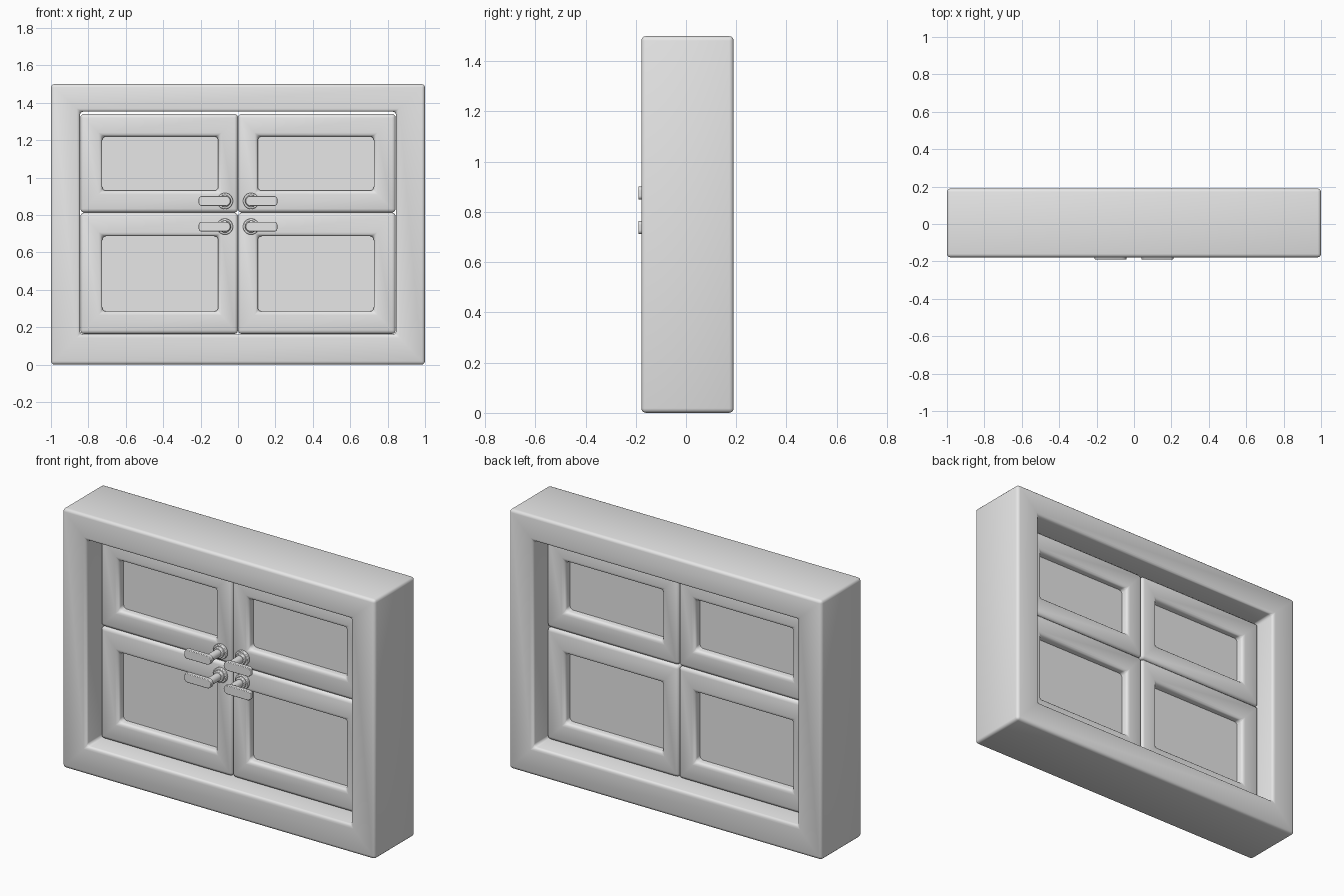
import bpy, bmesh, math
from mathutils import Matrix, Vector

cube = bpy.data.objects.get("Cube")
if cube:
    bpy.data.objects.remove(cube, do_unlink=True)

grey = bpy.data.materials.new("light_grey")
grey.use_nodes = True
grey.diffuse_color = (0.8, 0.8, 0.8, 1)
grey.node_tree.nodes["Principled BSDF"].inputs["Base Color"].default_value = (0.8, 0.8, 0.8, 1)


def finish(name, bm, bevel=0, segments=3, sharp=None):
    """Turn a bmesh into a smooth, optionally bevelled object."""
    bmesh.ops.recalc_face_normals(bm, faces=bm.faces)
    mesh = bpy.data.meshes.new(name)
    bm.to_mesh(mesh)
    bm.free()
    mesh.materials.append(grey)
    ob = bpy.data.objects.new(name, mesh)
    bpy.context.collection.objects.link(ob)
    bpy.ops.object.select_all(action="DESELECT")
    bpy.context.view_layer.objects.active = ob
    ob.select_set(True)
    if sharp:
        bpy.ops.object.shade_smooth_by_angle(angle=math.radians(sharp))
    else:
        bpy.ops.object.shade_smooth()
    if bevel:
        mod = ob.modifiers.new("rounded_edges", "BEVEL")
        mod.width = bevel
        mod.segments = segments
        mod.limit_method = "ANGLE"
    return ob


def rect(x0, x1, z0, z1):
    return [(x0, z0), (x1, z0), (x1, z1), (x0, z1)]


def ring(name, outer, inner, y0, y1, bevel):
    """Mitred rectangular frame between two rectangles."""
    bm = bmesh.new()
    loops = [[bm.verts.new((x, y, z)) for x, z in r]
             for r, y in ((outer, y0), (inner, y0), (inner, y1), (outer, y1))]
    for k in range(4):
        a, b = loops[k], loops[(k + 1) % 4]
        for i in range(4):
            j = (i + 1) % 4
            bm.faces.new((a[i], a[j], b[j], b[i]))
    return finish(name, bm, bevel)


def box(name, x0, x1, y0, y1, z0, z1):
    bm = bmesh.new()
    bmesh.ops.create_cube(bm, size=1)
    bmesh.ops.scale(bm, vec=(x1 - x0, y1 - y0, z1 - z0), verts=bm.verts)
    bmesh.ops.translate(bm, vec=((x0 + x1) / 2, (y0 + y1) / 2, (z0 + z1) / 2), verts=bm.verts)
    return finish(name, bm, sharp=30)


def disc(name, x, z, radius, y0, y1, bevel=0):
    bm = bmesh.new()
    place = Matrix.Translation((x, (y0 + y1) / 2, z)) @ Matrix.Rotation(math.pi / 2, 4, "X")
    bmesh.ops.create_cone(bm, cap_ends=True, segments=32, radius1=radius, radius2=radius,
                          depth=y1 - y0, matrix=place)
    return finish(name, bm, bevel, 2, sharp=40)


def lever(name, side, z, y0, y1):
    """Flat grip: round at the pivot, softly squared at the tip."""
    pts = []
    for cx, cz, r, start, sweep in ((0.066, 0, 0.026, 90, 180),
                                    (0.195, -0.011, 0.015, 270, 90),
                                    (0.195, 0.011, 0.015, 0, 90)):
        for k in range(9):
            a = math.radians(start + sweep * k / 8)
            pts.append((side * (cx + r * math.cos(a)), cz + r * math.sin(a)))
    bm = bmesh.new()
    face = bm.faces.new([bm.verts.new((x, y0, z + dz)) for x, dz in pts])
    grown = bmesh.ops.extrude_face_region(bm, geom=[face])["geom"]
    moved = [v for v in grown if isinstance(v, bmesh.types.BMVert)]
    bmesh.ops.translate(bm, vec=Vector((0, y1 - y0, 0)), verts=moved)
    return finish(name, bm, 0.003, 2, sharp=40)


# Outer frame
ring("outer_frame", rect(-1, 1, 0, 1.5), rect(-0.845, 0.845, 0.162, 1.353),
     -0.178, 0.19, 0.018)

# Four sashes, each with a pane and a handle
SASH_FRONT, SASH_BACK = -0.055, 0.07
rows = (("lower", 0.164, 0.813, 0.285, 0.687, 0.738),
        ("upper", 0.813, 1.341, 0.93, 1.22, 0.875))
for row, z0, z1, p0, p1, hz in rows:
    for label, s in (("left", 1), ("right", -1)):
        tag = row + "_" + label
        xs = sorted((0, s * 0.843))
        px = sorted((s * 0.106, s * 0.726))
        ring(tag + "_sash", rect(*xs, z0, z1), rect(*px, p0, p1),
             SASH_FRONT, SASH_BACK, 0.02)
        box(tag + "_pane", px[0] - 0.01, px[1] + 0.01, -0.008, 0.023, p0 - 0.01, p1 + 0.01)
        hx = s * 0.07
        disc(tag + "_handle_rosette", hx, hz, 0.043, -0.07, SASH_FRONT + 0.01, 0.004)
        disc(tag + "_handle_collar", hx, hz, 0.032, -0.085, -0.065, 0.004)
        disc(tag + "_handle_shaft", hx, hz, 0.022, -0.17, -0.08)
        lever(tag + "_handle_lever", s, hz, -0.19, -0.165)
